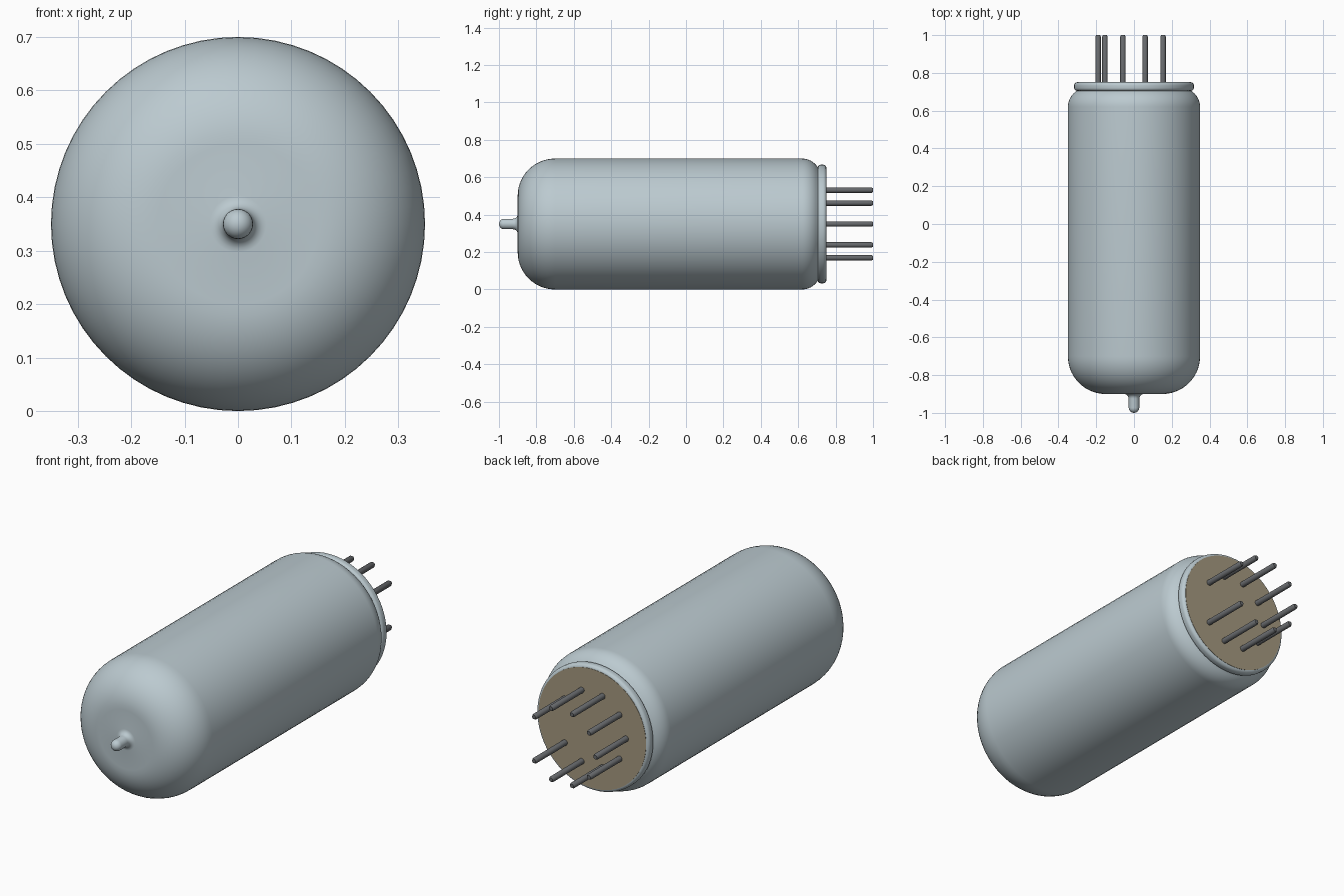
import bpy
import bmesh
import math
from mathutils import Matrix

if "Cube" in bpy.data.objects:
    bpy.data.objects.remove(bpy.data.objects["Cube"])

AXIS_Z = 0.35  # height of the tube's long axis


def material(name, rgb):
    m = bpy.data.materials.new(name)
    m.use_nodes = True
    m.diffuse_color = (*rgb, 1)
    m.node_tree.nodes["Principled BSDF"].inputs["Base Color"].default_value = (*rgb, 1)
    return m


glass = material("pale grey glass", (0.50, 0.59, 0.63))
tan = material("tan base", (0.376, 0.319, 0.216))
metal = material("dark pin metal", (0.14, 0.147, 0.156))


def arc(r, y, radius, start, end, steps):
    """Profile points (radius, y) along an arc; angle 0 points outward, 90 to the back."""
    angles = [math.radians(start + (end - start) * i / steps) for i in range(steps + 1)]
    return [(r + radius * math.cos(a), y + radius * math.sin(a)) for a in angles]


def lathe(name, profile, mat, segments=64, x=0, z=0):
    """Spin a (radius, y) profile around the long axis."""
    bm = bmesh.new()
    verts = [bm.verts.new((r, y, 0)) for r, y in profile]
    edges = [bm.edges.new(pair) for pair in zip(verts, verts[1:])]
    bmesh.ops.spin(bm, geom=verts + edges, cent=(0, 0, 0), axis=(0, 1, 0),
                   angle=math.tau, steps=segments, use_duplicate=False)
    bmesh.ops.remove_doubles(bm, verts=bm.verts, dist=1e-5)
    bmesh.ops.recalc_face_normals(bm, faces=bm.faces)
    bmesh.ops.transform(bm, matrix=Matrix.Translation((x, 0, AXIS_Z + z)), verts=bm.verts)
    mesh = bpy.data.meshes.new(name)
    bm.to_mesh(mesh)
    bm.free()
    mesh.materials.append(mat)
    ob = bpy.data.objects.new(name, mesh)
    bpy.context.collection.objects.link(ob)
    bpy.ops.object.select_all(action="DESELECT")
    ob.select_set(True)
    bpy.context.view_layer.objects.active = ob
    bpy.ops.object.shade_smooth_by_angle(angle=math.radians(40))
    return ob


# Glass envelope: sealed tip, fillet, flat end, rounded dome, wall and rear shoulder
envelope = [(0, -1.0)]
envelope += arc(0, -0.972, 0.028, -72, 0, 5)
envelope += arc(0.053, -0.925, 0.025, 180, 90, 5)
envelope += arc(0.15, -0.70, 0.20, -90, 0, 14)
envelope += arc(0.25, 0.62, 0.10, 0, 55, 8)
envelope += [(0.29, 0.72), (0, 0.72)]
lathe("glass_envelope", envelope, glass)

# Rounded glass rim around the base
rim = [(0.28, 0.705)] + arc(0.302, 0.72, 0.015, -90, 0, 4)
rim += arc(0.299, 0.733, 0.018, 0, 90, 5) + [(0.28, 0.751)]
lathe("base_rim", rim, glass)

# Tan base disc
lathe("base_disc", [(0, 0.72), (0.302, 0.72), (0.302, 0.752), (0, 0.752)], tan)

# Nine pins on a ten-place circle, with one place left empty
pin_profile = [(0, 0.735), (0.0145, 0.735), (0.0145, 0.992), (0.010, 1.0), (0, 1.0)]
for k in range(1, 10):
    a = math.radians(36 * k)
    lathe(f"pin_{k}", pin_profile, metal, 16, 0.19 * math.cos(a), 0.19 * math.sin(a))
